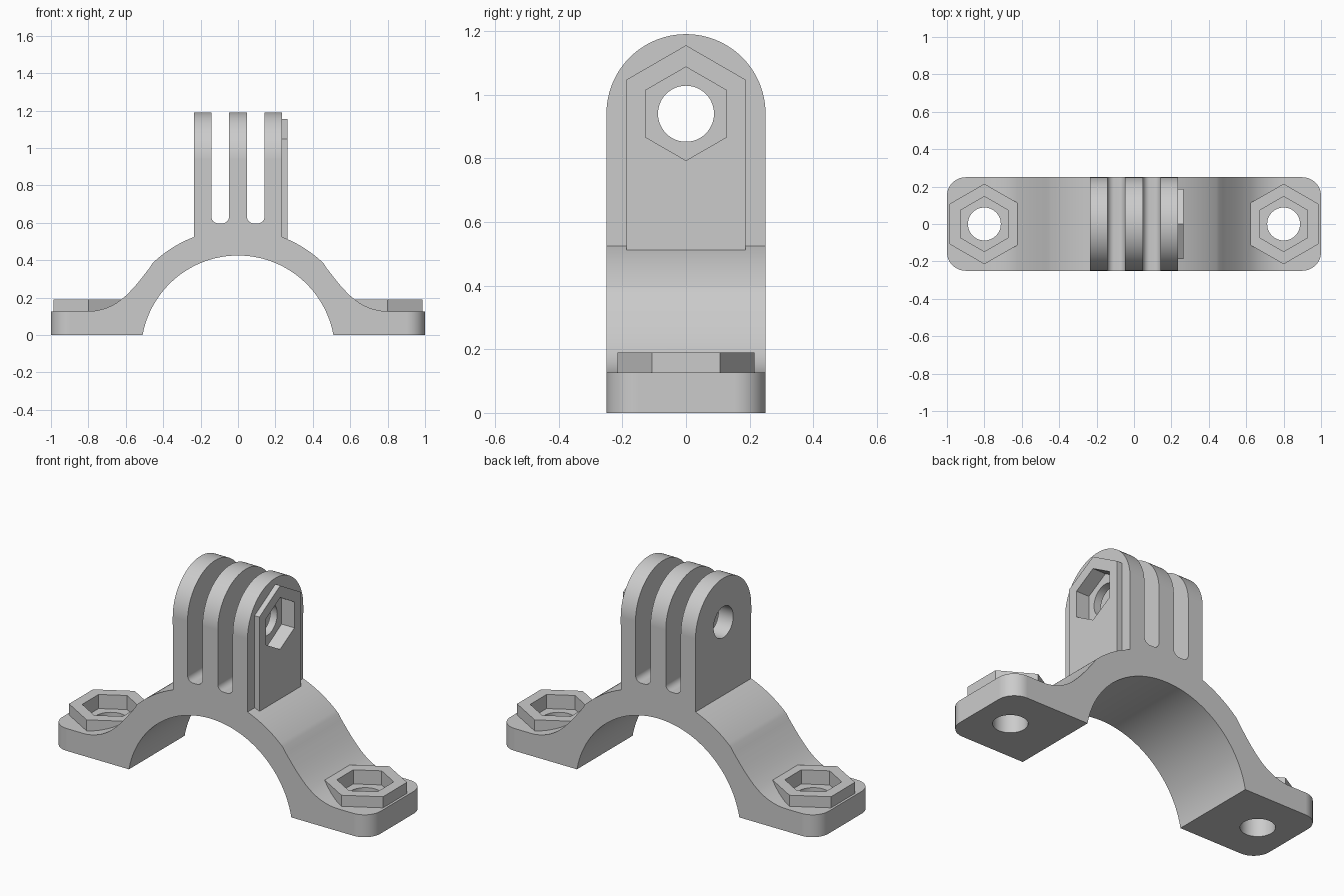
import bpy, bmesh, math
from mathutils import Matrix, Vector

cube = bpy.data.objects.get("Cube")
if cube:
    bpy.data.objects.remove(cube, do_unlink=True)

grey = bpy.data.materials.new("plain grey")
grey.use_nodes = True
colour = (0.6, 0.6, 0.6, 1)
grey.diffuse_color = colour
grey.node_tree.nodes["Principled BSDF"].inputs["Base Color"].default_value = colour

HALF = 0.25              # half depth of the bracket
BOLT_X, BOLT_Z = 0.8, 0.94
HOLE_R, SEAT_R, POCKET_R = 0.088, 0.215, 0.147
PRONG_X, TOP = 0.235, 1.19
ARC_Z = -0.0935          # centre height of the saddle arcs


def arc(cx, cz, r, start, end, n):
    """Points on an arc, angles in degrees."""
    angles = [math.radians(start + (end - start) * i / n) for i in range(n + 1)]
    return [(cx + r * math.cos(a), cz + r * math.sin(a)) for a in angles]


def make(name, bm):
    bmesh.ops.recalc_face_normals(bm, faces=bm.faces)
    mesh = bpy.data.meshes.new(name)
    bm.to_mesh(mesh)
    bm.free()
    mesh.materials.append(grey)
    obj = bpy.data.objects.new(name, mesh)
    bpy.context.collection.objects.link(obj)
    return obj


def prism(points, low, high, frame):
    """Extrude a 2D outline from low to high along the third axis of frame."""
    bm = bmesh.new()
    face = bm.faces.new([bm.verts.new((u, v, low)) for u, v in points])
    out = bmesh.ops.extrude_face_region(bm, geom=[face])
    moved = [g for g in out["geom"] if isinstance(g, bmesh.types.BMVert)]
    bmesh.ops.translate(bm, verts=moved, vec=(0, 0, high - low))
    bmesh.ops.transform(bm, matrix=frame, verts=bm.verts)
    return bm


def axes(u, v, w):
    return Matrix((u, v, w)).transposed().to_4x4()


FRONT = axes((1, 0, 0), (0, 0, 1), (0, 1, 0))   # outline in x, z
SIDE = axes((0, 1, 0), (0, 0, 1), (1, 0, 0))    # outline in y, z
PLAN = Matrix.Identity(4)                       # outline in x, y

# Front outline, right half: centre prong, slot, outer prong, shoulder, flange
r = 0.035
half = [(0.048, TOP)]
half += arc(0.048 + r, 0.597 + r, r, 180, 270, 8)
half += arc(0.142 - r, 0.597 + r, r, 270, 360, 8)
half += [(0.142, TOP), (PRONG_X, TOP)]
half += arc(0, ARC_Z, 0.661, 69.2, 46.4, 12)
half += [(0.475, 0.356), (0.50, 0.324), (0.525, 0.292), (0.55, 0.262), (0.575, 0.235),
         (0.60, 0.21), (0.625, 0.189), (0.65, 0.171), (0.675, 0.157), (0.70, 0.146),
         (0.725, 0.138), (0.75, 0.132), (0.775, 0.128), (0.80, 0.127)]
half += [(1, 0.127), (1, 0)]
end = math.degrees(math.asin(-ARC_Z / 0.5185))
half += arc(0, ARC_Z, 0.5185, end, 90, 40)
outline = half + [(-x, z) for x, z in reversed(half[:-1])]

bm = prism(outline, -HALF, HALF, FRONT)


def round_edges(test, radius, segments):
    edges = [e for e in bm.edges if all(test(v.co) for v in e.verts)
             and abs(e.verts[0].co.y - e.verts[1].co.y) < 0.001]
    bmesh.ops.bevel(bm, geom=edges, offset=radius, segments=segments,
                    profile=0.5, affect='EDGES')


# Rounded flange corners and the round prong tips
round_edges(lambda c: abs(c.x) > 0.999, 0.1, 12)
round_edges(lambda c: c.z > TOP - 0.001, HALF - 0.0002, 24)
bmesh.ops.remove_doubles(bm, verts=bm.verts, dist=0.0006)
bracket = make("clamp_bracket", bm)


def combine(bm, operation):
    tool = make("helper", bm)
    tool.hide_render = True
    mod = bracket.modifiers.new("join", 'BOOLEAN')
    mod.object, mod.operation, mod.solver = tool, operation, 'EXACT'
    bpy.context.view_layer.objects.active = bracket
    bpy.ops.object.modifier_apply(modifier=mod.name)
    bpy.data.objects.remove(tool, do_unlink=True)


def hexagon(cx, cy, radius):
    return arc(cx, cy, radius, 90, 390, 5)


def hole(cx, cy):
    return arc(cx, cy, HOLE_R, 0, 352.5, 47)


# Nut seats on both flanges, with hexagonal pockets and bolt holes
for s in (-BOLT_X, BOLT_X):
    combine(prism(hexagon(s, 0, SEAT_R), 0.08, 0.19, PLAN), 'UNION')
    combine(prism(hexagon(s, 0, POCKET_R), 0.11, 0.4, PLAN), 'DIFFERENCE')
    combine(prism(hole(s, 0), -0.2, 0.4, PLAN), 'DIFFERENCE')

# Nut plate on the left outer prong, its pocket and the cross bolt hole
w = SEAT_R * math.cos(math.pi / 6)
peak = BOLT_Z + SEAT_R / 2
plate = [(-w, 0.49), (w, 0.49), (w, peak), (0, BOLT_Z + SEAT_R), (-w, peak)]
combine(prism(plate, 0.2, 0.265, SIDE), 'UNION')
combine(prism(hexagon(0, BOLT_Z, POCKET_R), 0.185, 0.4, SIDE), 'DIFFERENCE')
combine(prism(hole(0, BOLT_Z), -0.4, 0.4, SIDE), 'DIFFERENCE')

# Smooth curves, crisp edges
bpy.ops.object.select_all(action='DESELECT')
bracket.select_set(True)
bpy.context.view_layer.objects.active = bracket
bpy.ops.object.shade_smooth_by_angle(angle=math.radians(25))
weighted = bracket.modifiers.new("even_shading", 'WEIGHTED_NORMAL')
weighted.keep_sharp = True
